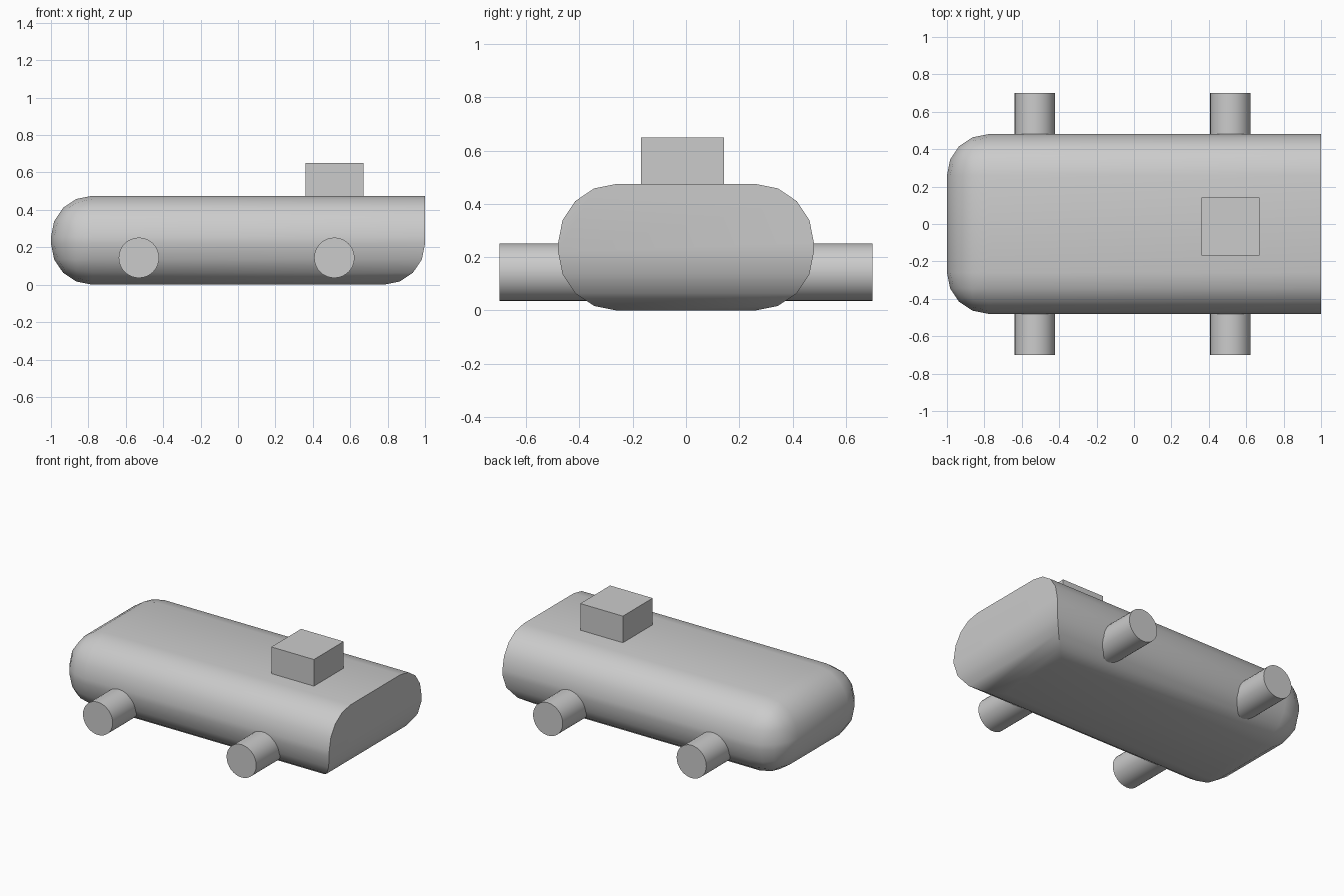
import bpy, bmesh, math
from mathutils import Matrix, Vector

if "Cube" in bpy.data.objects:
    bpy.data.objects.remove(bpy.data.objects["Cube"], do_unlink=True)

grey = bpy.data.materials.new("plain grey")
grey.use_nodes = True
COLOUR = (0.6, 0.6, 0.6, 1)
grey.diffuse_color = COLOUR
grey.node_tree.nodes["Principled BSDF"].inputs["Base Color"].default_value = COLOUR


def finish(name, bm, smooth=True):
    mesh = bpy.data.meshes.new(name)
    bmesh.ops.recalc_face_normals(bm, faces=bm.faces)
    bm.to_mesh(mesh)
    bm.free()
    mesh.materials.append(grey)
    obj = bpy.data.objects.new(name, mesh)
    bpy.context.collection.objects.link(obj)
    if smooth:
        bpy.ops.object.select_all(action='DESELECT')
        obj.select_set(True)
        bpy.context.view_layer.objects.active = obj
        bpy.ops.object.shade_smooth_by_angle(angle=math.radians(35))
    return obj


def box(low, high):
    low, high = Vector(low), Vector(high)
    bm = bmesh.new()
    bmesh.ops.create_cube(bm, size=1, matrix=Matrix.Translation((low + high) / 2)
                          @ Matrix.Diagonal((*(high - low), 1)))
    return bm


# Body: every edge rounded except the top and upright edges of the flat end
bm = box((-1, -0.48, 0), (1, 0.48, 0.475))
def is_rounded(edge):
    at_flat_end = all(v.co.x > 0.9 for v in edge.verts)
    at_bottom = all(v.co.z < 0.1 for v in edge.verts)
    return at_bottom or not at_flat_end
bmesh.ops.bevel(bm, geom=[e for e in bm.edges if is_rounded(e)], offset=0.22,
                offset_type='OFFSET', segments=4, profile=0.5,
                affect='EDGES', clamp_overlap=True)
finish("body", bm)

# Axles: plain round bars through the body
for name, x in (("round_end_axle", -0.53), ("flat_end_axle", 0.515)):
    bm = bmesh.new()
    bmesh.ops.create_cone(bm, cap_ends=True, segments=32, radius1=0.108, radius2=0.108,
                          depth=1.4, matrix=Matrix.Translation((x, 0, 0.144))
                          @ Matrix.Rotation(math.pi / 2, 4, 'X'))
    finish(name, bm)

# Roof block
finish("roof_block", box((0.36, -0.168, 0.44), (0.67, 0.142, 0.65)), smooth=False)
